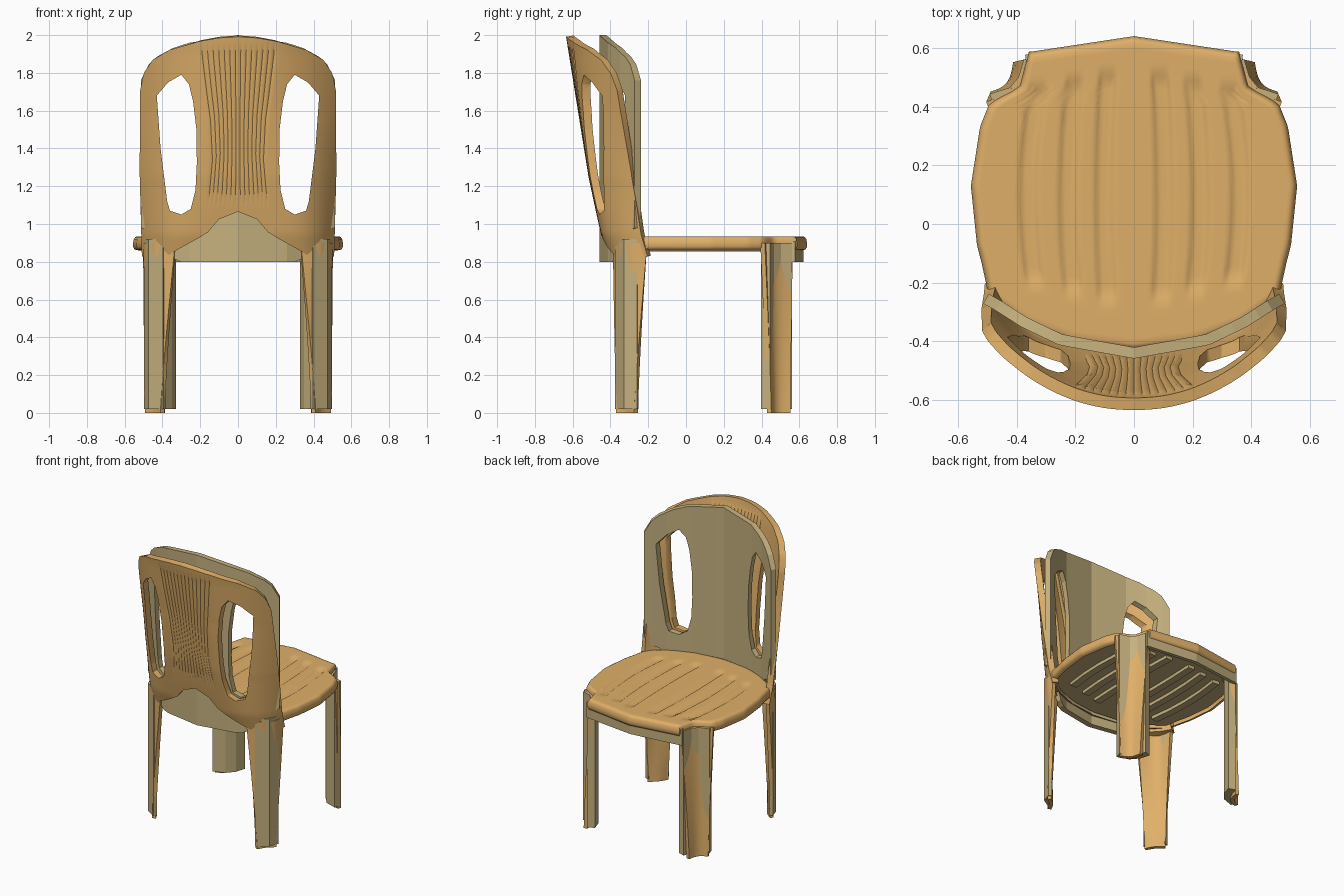
import bpy, bmesh, math

if "Cube" in bpy.data.objects:
    bpy.data.objects.remove(bpy.data.objects["Cube"])

def material(name, col):
    m = bpy.data.materials.new(name)
    m.diffuse_color = (*col, 1)
    m.use_nodes = True
    m.node_tree.nodes["Principled BSDF"].inputs["Base Color"].default_value = m.diffuse_color
    return m

SMOOTH = material("warm_plastic", (0.74, 0.43, 0.14))
FLAT = material("dull_plastic", (0.56, 0.44, 0.21))

def lerp(pts, t):
    """Piecewise linear lookup in a list of (key, value)."""
    if t <= pts[0][0]:
        return pts[0][1]
    for (a, p), (b, q) in zip(pts, pts[1:]):
        if t <= b:
            return p + (q - p) * (t - a) / (b - a)
    return pts[-1][1]

def finish(name, bm, mat):
    bmesh.ops.recalc_face_normals(bm, faces=bm.faces[:])
    me = bpy.data.meshes.new(name)
    bm.to_mesh(me)
    bm.free()
    ob = bpy.data.objects.new(name, me)
    bpy.context.collection.objects.link(ob)
    me.materials.append(mat)
    return ob

def apply_mods(ob, smooth=False):
    bpy.ops.object.select_all(action='DESELECT')
    bpy.context.view_layer.objects.active = ob
    ob.select_set(True)
    for m in list(ob.modifiers):
        bpy.ops.object.modifier_apply(modifier=m.name)
    if smooth:
        bpy.ops.object.shade_smooth_by_angle(angle=math.radians(50))

def thicken(ob, t, offset=0):
    m = ob.modifiers.new("thickness", 'SOLIDIFY')
    m.thickness, m.offset = t, offset
    m.use_even_offset = False

def sheet(nu, nv, f):
    """Grid of quads, f(u in -1..1, v in 0..1) gives the point."""
    bm = bmesh.new()
    g = [[bm.verts.new(f(2 * i / nu - 1, j / nv)) for i in range(nu + 1)] for j in range(nv + 1)]
    for j in range(nv):
        for i in range(nu):
            bm.faces.new((g[j][i], g[j][i + 1], g[j + 1][i + 1], g[j + 1][i]))
    return bm

def prism(name, pts, mat, z0, z1, t):
    """Upright folded strip of thickness t along a plan path."""
    bm = sheet(len(pts) - 1, 1, lambda u, v: (*pts[round((u + 1) / 2 * (len(pts) - 1))], z0 + (z1 - z0) * v))
    ob = finish(name, bm, mat)
    thicken(ob, t)
    apply_mods(ob)
    return ob

# Seat plan and grooves
WIDTH = [(0, .475), (.2, .515), (.45, .535), (.7, .505), (.8, .475), (.835, .43), (.87, .375), (1, .345)]
BACK_EDGE = [(0, -.41), (.2, -.385), (.35, -.33), (.5, -.22)]
FRONT_EDGE = [(0, .62), (.33, .57), (.5, .555)]

def seat_xy(u, v):
    x = u * lerp(WIDTH, v)
    yb, yf = lerp(BACK_EDGE, abs(x)), lerp(FRONT_EDGE, abs(x))
    return x, yb + (yf - yb) * v

def groove_x(k, y):
    return k * (1 + .13 * (1 - ((y - .1) / .4) ** 2))

def seat_pt(u, v):
    x, y = seat_xy(u, v)
    z = .935
    for k in (.09, .2, .32):
        d = abs(abs(x) - groove_x(k, y)) / .034
        e = min(1, max(0, (y + .3 - k * .25) / .05), max(0, (.55 - k * .2 - y) / .05))
        if d < 1:
            z -= .012 * e * min(1, (1 - d) * 2.5)
    return x, y, z

bm = sheet(96, 48, seat_pt)
edges = [e for e in bm.edges if e.is_boundary]
for s, dz in ((1.02, -.005), (1.012, -.01), (1.008, -.02), (1.0, -.02), (.985, -.015), (.96, -.005)):
    r = bmesh.ops.extrude_edge_only(bm, edges=edges)['geom']
    edges = [e for e in r if isinstance(e, bmesh.types.BMEdge)]
    for p in r:
        if isinstance(p, bmesh.types.BMVert):
            p.co.x *= s
            p.co.y = .1 + (p.co.y - .1) * s
            p.co.z += dz
seat = finish("seat", bm, SMOOTH)
apply_mods(seat, True)

# Seat underside with ribs and front apron
bm = sheet(16, 16, lambda u, v: (*[c * .97 for c in seat_xy(u, v)], .885))
under = finish("seat_underside", bm, FLAT)
thicken(under, .015)
apply_mods(under)
for s in (-1, 1):
    for k in (.09, .2, .32):
        ys = [-.28 + k * .25 + (.76 - k * .45) * i / 4 for i in range(5)]
        prism("seat_rib", [(s * groove_x(k, y), y) for y in ys], FLAT, .855, .89, .05)
prism("front_apron", [(-.37, .565), (0, .61), (.37, .565)], FLAT, .8, .91, .025)

# Backrest window cutters
HOLE = [(.36, 1.07), (.3, 1.05), (.25, 1.08), (.225, 1.18), (.218, 1.32), (.22, 1.5), (.238, 1.65),
        (.26, 1.74), (.3, 1.79), (.37, 1.75), (.43, 1.68), (.41, 1.4), (.375, 1.12)]

def cut_windows(ob):
    cutters = []
    for s in (-1, 1):
        bm = bmesh.new()
        f = bm.faces.new([bm.verts.new((s * x, -1, z)) for x, z in HOLE])
        r = bmesh.ops.extrude_face_region(bm, geom=[f])['geom']
        bmesh.ops.translate(bm, vec=(0, 1, 0), verts=[g for g in r if isinstance(g, bmesh.types.BMVert)])
        c = finish("window_cutter", bm, FLAT)
        c.hide_render = True
        m = ob.modifiers.new("window", 'BOOLEAN')
        m.operation, m.solver, m.object = 'DIFFERENCE', 'EXACT', c
        cutters.append(c)
    return cutters

def drop(obs):
    for o in obs:
        bpy.data.objects.remove(o)

# Smooth curved backrest; the inner columns follow its flared vertical ribs
B_TOP = [(0, 1.995), (.1, 1.988), (.2, 1.97), (.35, 1.925), (.44, 1.87), (.485, 1.8), (.505, 1.7)]
B_BOT = [(0, 1.07), (.1, 1.03), (.16, .96), (.3, .88), (.36, .84), (.5, .83)]
B_Y = [(.83, -.385), (.95, -.43), (1.05, -.452), (1.25, -.495), (1.78, -.58), (2, -.615)]
RIB_W = [(1.08, .18), (1.4, .145), (1.6, .155), (1.93, .2)]

def back_pt(u, v):
    rw = lerp(RIB_W, 1.07 + .92 * v)
    a = abs(u)
    x = 2 * a * rw if a < .5 else rw + (a - .5) * 2 * (.49 + .013 * min(1, v * 2) - rw)
    zb, zt = lerp(B_BOT, x), lerp(B_TOP, x)
    z = zb + (zt - zb) * v
    p = lerp([(.85, 6), (1.2, 4), (1.6, 2.6), (1.9, 2.2)], z)
    y = lerp(B_Y, z) + .215 * (x / .5) ** p
    if a < .5 and 1.1 < z < 1.95:
        y += .004 * (1 - math.cos(a * math.pi * 28)) * min(1, (z - 1.1) * 8, (1.95 - z) * 20)
    return math.copysign(x, u), y, z

back = finish("backrest", sheet(168, 50, back_pt), SMOOTH)
thicken(back, .042)
cs = cut_windows(back)
apply_mods(back, True)
drop(cs)

# Flat-faced upright backrest panel
P_TOP = [(0, 2), (.25, 1.96), (.34, 1.93), (.42, 1.885), (.46, 1.85), (.505, 1.76)]
P_BOT = [(.3, .8), (.34, .82), (.42, .95), (.5, .98)]
P_Y = [(0, -.44), (.25, -.395), (.375, -.335), (.5, -.255)]

def panel_pt(u, v):
    x = .505 * u
    zb, zt = lerp(P_BOT, abs(x)), lerp(P_TOP, abs(x))
    return x, lerp(P_Y, abs(x)), zb + (zt - zb) * v

panel = finish("backrest_panel", sheet(24, 1, panel_pt), FLAT)
thicken(panel, .038)
cs = cut_windows(panel)
apply_mods(panel)
drop(cs)

# Tapered channel legs with flat-faced cores: top path, foot path, core path, core top, core thickness
LEGS = {
    "front_leg": ([(.5, .405), (.43, .43), (.385, .48), (.345, .56)],
                  [(.485, .44), (.44, .455), (.41, .49), (.4, .55)],
                  [(.485, .42), (.41, .445), (.372, .49), (.352, .555)], .9, .05),
    "back_leg": ([(.49, -.205), (.49, -.29), (.43, -.355), (.33, -.375)],
                 [(.485, -.265), (.45, -.29), (.425, -.315), (.4, -.365)],
                 [(.485, -.255), (.465, -.32), (.39, -.365)], .92, .025),
}
for s in (-1, 1):
    for name, (top, bot, core, h, t) in LEGS.items():
        def leg_pt(u, v):
            i = round((u + 1) * 1.5)
            w = v ** 1.2
            return (s * (bot[i][0] + (top[i][0] - bot[i][0]) * w),
                    bot[i][1] + (top[i][1] - bot[i][1]) * w, .9 * v)
        leg = finish(name, sheet(3, 6, leg_pt), SMOOTH)
        m = leg.modifiers.new("rounding", 'SUBSURF')
        m.levels, m.boundary_smooth = 2, 'PRESERVE_CORNERS'
        thicken(leg, .025)
        apply_mods(leg, True)
        prism(name + "_core", [(s * x, y) for x, y in core], FLAT, .02, h, t)
